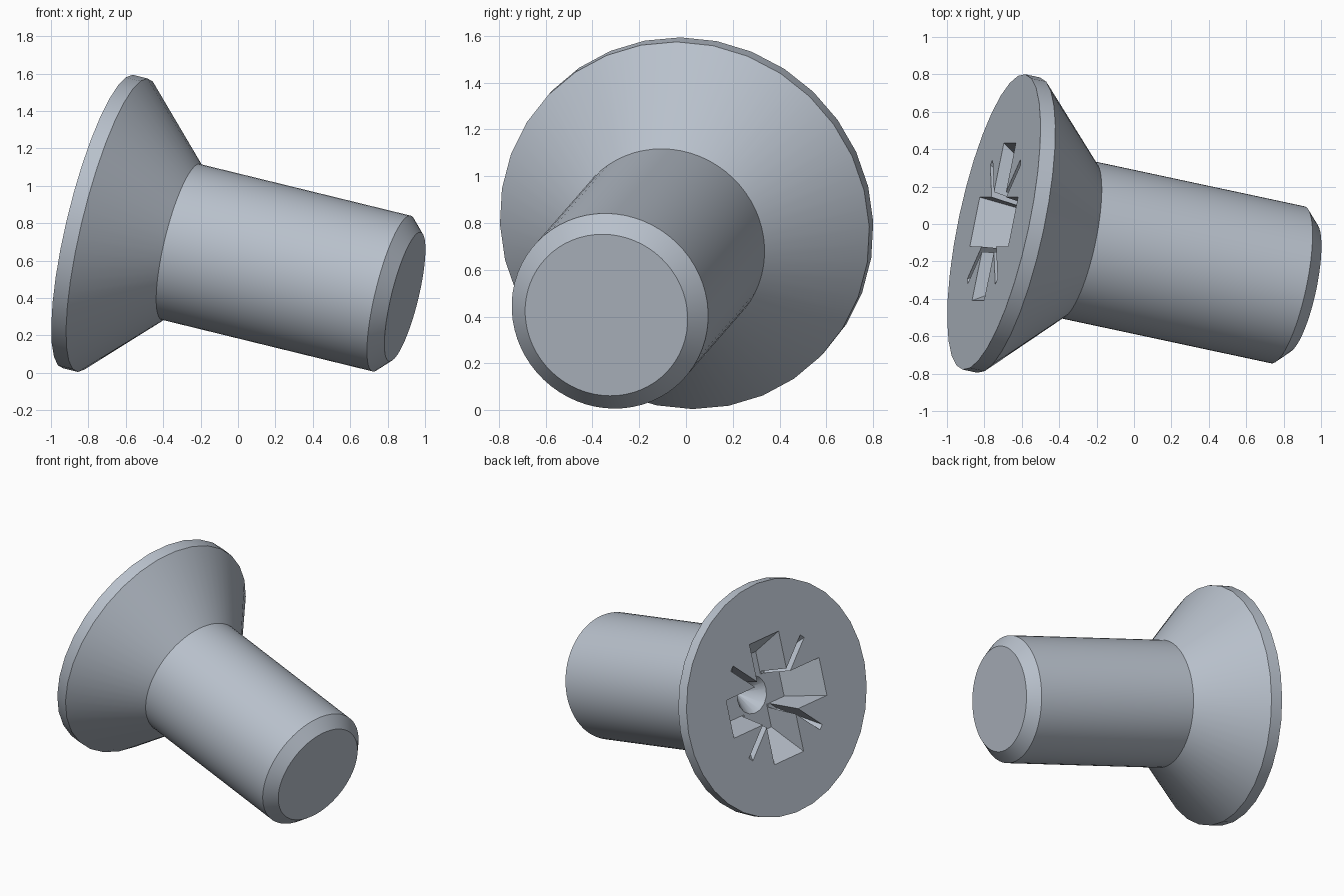
import bpy, bmesh
from math import cos, sin, pi, radians
from mathutils import Matrix, Vector

cube = bpy.data.objects.get("Cube")
if cube:
    bpy.data.objects.remove(cube)

steel = bpy.data.materials.new("steel grey")
steel.use_nodes = True
colour = (0.48, 0.53, 0.60, 1)
steel.diffuse_color = colour
steel.node_tree.nodes["Principled BSDF"].inputs["Base Color"].default_value = colour

# Local z runs along the screw, from the centre of the head's face to the tip
axis = Vector((0.951, -0.2035, -0.233)).normalized()
side = (Vector((0, 1, 0)) - axis.y * axis).normalized()
up = axis.cross(side)
place = Matrix((side, up, axis)).transposed().to_4x4()
place.translation = (-0.749, 0.011, 0.809)


def loft(name, rings):
    """Closed solid through a list of equal-length point rings."""
    bm = bmesh.new()
    loops = [[bm.verts.new(p) for p in ring] for ring in rings]
    n = len(loops[0])
    for a, b in zip(loops, loops[1:]):
        for i in range(n):
            j = (i + 1) % n
            bm.faces.new((a[i], a[j], b[j], b[i]))
    bm.faces.new(loops[0])
    bm.faces.new(loops[-1])
    bmesh.ops.recalc_face_normals(bm, faces=bm.faces[:])
    mesh = bpy.data.meshes.new(name)
    bm.to_mesh(mesh)
    bm.free()
    mesh.materials.append(steel)
    obj = bpy.data.objects.new(name, mesh)
    bpy.context.collection.objects.link(obj)
    obj.matrix_world = place
    return obj


def circle(r, z, n=64, coarse=False):
    """Ring of points; a coarse ring has every second point on a chord."""
    pts = []
    for i in range(n):
        a = 2 * pi * i / n + radians(2.5)
        k = r * cos(2 * pi / n) if coarse and i % 2 else r
        pts.append((k * cos(a), k * sin(a), z))
    return pts


def bar(name, top, bottom, depth, angle):
    """Tapered slot cutter across the centre, overshooting the face a little."""
    over = 0.02
    t = -over / depth
    start = [p + (q - p) * t for p, q in zip(top, bottom)]
    rings = []
    for (length, width), z in ((start, -over), (bottom, depth)):
        rings.append([(x * length * cos(angle) - y * width * sin(angle),
                       x * length * sin(angle) + y * width * cos(angle), z)
                      for x, y in ((-1, -1), (1, -1), (1, 1), (-1, 1))])
    return loft(name, rings)


# Countersunk head, shank and chamfered tip
screw = loft("countersunk_screw", [
    circle(0.807, 0, coarse=True), circle(0.807, 0.083, coarse=True),
    circle(0.429, 0.467), circle(0.429, 1.652), circle(0.355, 1.726)])

# Cross recess: two wide bars, two thin diagonal ribs, conical bottom
cutters = [bar("recess_wing", (0.43, 0.135), (0.27, 0.108), 0.25, k * pi / 2)
           for k in range(2)]
cutters += [bar("recess_rib", (0.46, 0.02), (0.24, 0.014), 0.24, (k + 0.5) * pi / 2)
            for k in range(2)]
cutters.append(loft("recess_cone", [circle(0.155, 0.22, 16), circle(0.004, 0.41, 16)]))

bpy.context.view_layer.update()
bpy.ops.object.select_all(action="DESELECT")
bpy.context.view_layer.objects.active = screw
screw.select_set(True)
for cutter in cutters:
    cutter.hide_render = True
    mod = screw.modifiers.new("recess", "BOOLEAN")
    mod.operation = "DIFFERENCE"
    mod.solver = "EXACT"
    mod.object = cutter
    bpy.ops.object.modifier_apply(modifier=mod.name)
    bpy.data.objects.remove(cutter)

bpy.ops.object.shade_smooth_by_angle(angle=radians(25))
